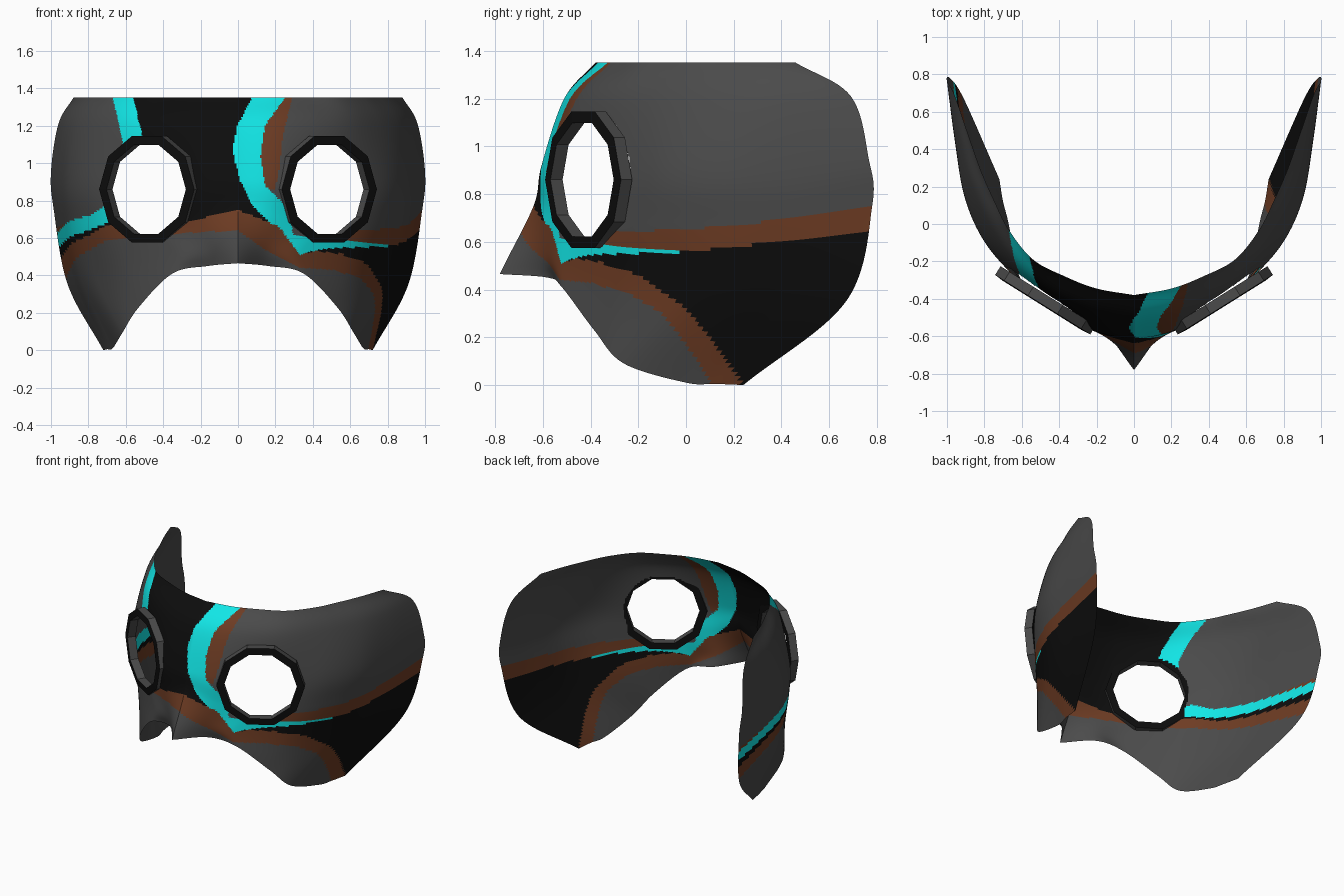
import bpy, bmesh, math
from mathutils import Vector

if "Cube" in bpy.data.objects:
    bpy.data.objects.remove(bpy.data.objects["Cube"])

def material(name, rgb):
    m = bpy.data.materials.new(name)
    m.diffuse_color = (*rgb, 1)
    m.use_nodes = True
    m.node_tree.nodes["Principled BSDF"].inputs["Base Color"].default_value = m.diffuse_color
    return m

MATS = [material("charcoal grey", (0.07, 0.07, 0.07)),
        material("black", (0.004, 0.004, 0.004)),
        material("cyan", (0.006, 0.8, 0.8)),
        material("brown", (0.155, 0.045, 0.017))]
GREY, BLACK, CYAN, BROWN = range(4)

# Control rows of the right half, brow to lower edge, centre to back edge
ROWS = [
    [(0, -.38, 1.35), (.2, -.345, 1.35), (.37, -.28, 1.35), (.54, -.19, 1.35),
     (.67, -.03, 1.35), (.75, .13, 1.35), (.82, .29, 1.35), (.88, .46, 1.35)],
    [(0, -.51, 1.2), (.23, -.465, 1.2), (.45, -.36, 1.2), (.62, -.22, 1.2),
     (.76, -.02, 1.2), (.86, .2, 1.2), (.92, .43, 1.2), (.96, .69, 1.21)],
    [(0, -.605, .92), (.23, -.555, .91), (.47, -.405, .9), (.67, -.24, .9),
     (.81, -.07, .9), (.905, .15, .9), (.955, .43, .92), (1, .765, .95)],
    [(0, -.635, .76), (.2, -.575, .72), (.45, -.43, .68), (.66, -.26, .68),
     (.8, -.07, .68), (.89, .15, .68), (.94, .43, .7), (.985, .78, .75)],
    [(0, -.745, .535), (.15, -.605, .54), (.34, -.515, .52), (.6, -.31, .43),
     (.75, -.07, .38), (.83, .15, .36), (.87, .4, .35), (.91, .67, .35)],
    [(0, -.78, .465), (.16, -.58, .45), (.35, -.52, .41), (.53, -.385, .23),
     (.62, -.26, .09), (.67, 0, .01), (.7, .12, .005), (.72, .24, 0)],
]

def spline(pts, t):
    """Smooth curve through pts, with straight-running ends."""
    i = min(int(t), len(pts) - 2)
    f = t - i
    b, c = pts[i], pts[i + 1]
    a = pts[i - 1] if i else b * 2 - c
    d = pts[i + 2] if i + 2 < len(pts) else c * 2 - b
    return 0.5 * (b * 2 + (c - a) * f + (a * 2 - b * 5 + c * 4 - d) * f * f
                  + (b * 3 - a - c * 3 + d) * f ** 3)

def lerp(x, *pts):
    """Piecewise linear function through (x, value) points, clamped."""
    if x <= pts[0][0]:
        return pts[0][1]
    for (x0, y0), (x1, y1) in zip(pts, pts[1:]):
        if x <= x1:
            return y0 + (y1 - y0) * (x - x0) / (x1 - x0)
    return pts[-1][1]

# Painted bands; q runs from the nose round to the back edge
def colour_right(x, q, z):
    if z < lerp(q, (0, .64), (.14, .54), (.33, .44), (.5, .43), (.65, .39),
                (.8, .3), (.9, .17), (1, .02), (1.02, -.1)):
        return GREY
    if z < lerp(q, (0, .75), (.22, .66), (.33, .51), (.42, .53), (.55, .515),
                (.7, .46), (.9, .32), (1, .2), (1.14, 0), (1.16, -.1)):
        return BROWN
    if q > .25:
        if z < lerp(q, (.25, .56), (.315, .505), (.4, .53), (.5, .545),
                    (.9, .557), (1.2, .59), (1.68, .65)):
            return BLACK
        if z < lerp(q, (.25, .66), (.3, .62), (.45, .59), (.7, .575),
                    (1, .565), (1.05, .5)):
            return CYAN
        if q > .45 and z < lerp(q, (.45, .64), (.9, .65), (1.2, .68), (1.68, .755)):
            return BROWN
    if x < lerp(z, (.56, .25), (.65, .2), (.775, .075), (.91, .01),
                (1.07, -.03), (1.2, -.005), (1.35, .075)):
        return BLACK
    if x < lerp(z, (.65, .29), (.775, .25), (.88, .145), (1.04, .12),
                (1.2, .145), (1.35, .25)):
        return CYAN
    if z > .86 and x < lerp(z, (.86, .2), (1, .225), (1.15, .24), (1.35, .29)):
        return BROWN
    return GREY

def colour_left(x, q, z):
    if z < lerp(q, (0, .64), (.23, .63), (.68, .59), (.88, .53), (1.65, .37)):
        return GREY
    if z < lerp(q, (0, .75), (.26, .69), (.68, .67), (.85, .61), (1.65, .49)):
        return BROWN
    if q > .4:
        if z < lerp(q, (.4, .66), (.68, .68), (.85, .635), (1.65, .55)):
            return BLACK
        top = lerp(q, (.4, .68), (.68, .775), (.8, .72), (1.65, .625))
        if z < top:
            return CYAN
        if z < top + lerp(q, (1.2, 0), (1.65, .025)):
            return BROWN
    if z < .86:
        return GREY if x < -.6 else BLACK
    if x < lerp(z, (1.12, -.615), (1.35, -.67)):
        return GREY
    return CYAN if x < lerp(z, (1.12, -.505), (1.35, -.56)) else BLACK

def colour(p):
    q = abs(p.x) if p.y < -.3 else p.y + .9
    if p.x > -.05 and (p.x > 0 or p.z > .76):
        return colour_right(p.x, q, p.z)
    return colour_left(p.x, q, p.z)

# Eye frame: centre, sideways and outward directions for each side
def eye(side):
    a = math.radians(32)
    return (Vector((.475 * side, -.41, .86)),
            Vector((math.cos(a) * side, math.sin(a), 0)),
            Vector((math.sin(a) * side, -math.cos(a), 0)))

def in_eye(p):
    c, t, n = eye(1 if p.x > 0 else -1)
    d = p - c
    return math.hypot(d.dot(t), d.z) < .265 and abs(d.dot(n)) < .2

def make_object(name, bm):
    me = bpy.data.meshes.new(name)
    bm.to_mesh(me)
    bm.free()
    for m in MATS:
        me.materials.append(m)
    ob = bpy.data.objects.new(name, me)
    bpy.context.collection.objects.link(ob)
    return ob

# Mask shell: one thin sheet with eye openings
NU, NV = 26, 20
rows = [[Vector(p) for p in r] for r in ROWS]
bm = bmesh.new()
half = 7 * NU
grid = []
for i in range(-half, half + 1):
    column = [spline(r, abs(i) / NU) for r in rows]
    line = []
    for j in range(5 * NV + 1):
        p = spline(column, j / NV)
        p.z = min(max(p.z, 0), 1.35)
        if i < 0:
            p.x = -p.x
        line.append(bm.verts.new(p))
    grid.append(line)
for l0, l1 in zip(grid, grid[1:]):
    for j in range(5 * NV):
        quad = (l0[j], l0[j + 1], l1[j + 1], l1[j])
        mid = sum((v.co for v in quad), Vector()) / 4
        if not in_eye(mid):
            bm.faces.new(quad).material_index = colour(mid)
shell = make_object("mask_shell", bm)
bpy.context.view_layer.objects.active = shell
shell.select_set(True)
bpy.ops.object.shade_smooth_by_angle(angle=math.radians(40))

# Ten-sided eye rims: black faces, grey walls
for side, name in ((1, "right_eye_rim"), (-1, "left_eye_rim")):
    c, t, n = eye(side)
    bm = bmesh.new()
    loops = []
    for k in range(10):
        a = math.tau * k / 10
        d = t * math.cos(a) + Vector((0, 0, math.sin(a)))
        loops.append([bm.verts.new(c + d * r + n * h) for r, h in
                      ((.25, -.03), (.25, .03), (.3, .025), (.3, -.03))])
    for k in range(10):
        p, q = loops[k], loops[(k + 1) % 10]
        for m in range(4):
            f = bm.faces.new((p[m], q[m], q[(m + 1) % 4], p[(m + 1) % 4]))
            f.material_index = BLACK if m in (1, 3) else GREY
    bmesh.ops.recalc_face_normals(bm, faces=bm.faces[:])
    make_object(name, bm)
